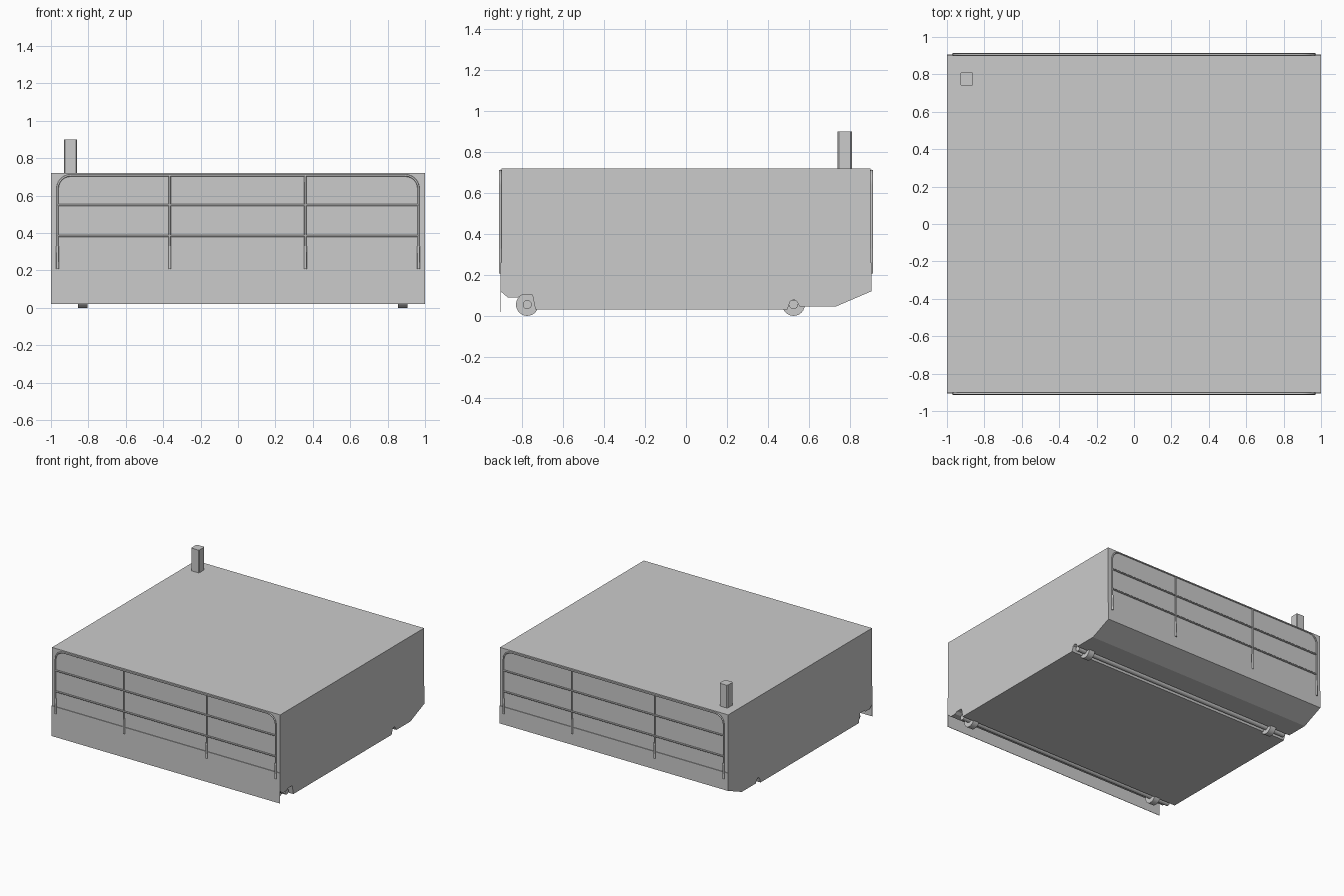
import bpy, bmesh, math
from mathutils import Vector

if "Cube" in bpy.data.objects:
    bpy.data.objects.remove(bpy.data.objects["Cube"])


def box(name, lo, hi, bevel=0):
    bm = bmesh.new()
    bmesh.ops.create_cube(bm, size=1)
    for v in bm.verts:
        v.co = Vector([lo[i] + (v.co[i] + 0.5) * (hi[i] - lo[i]) for i in range(3)])
    if bevel:
        upright = [e for e in bm.edges if abs(e.verts[0].co.z - e.verts[1].co.z) > 1e-4]
        bmesh.ops.bevel(bm, geom=upright, offset=bevel, segments=1, affect='EDGES')
    return finish(name, bm)


def finish(name, bm):
    bmesh.ops.recalc_face_normals(bm, faces=bm.faces)
    me = bpy.data.meshes.new(name)
    bm.to_mesh(me)
    bm.free()
    ob = bpy.data.objects.new(name, me)
    bpy.context.collection.objects.link(ob)
    return ob


def extrude_x(name, profile, half):
    bm = bmesh.new()
    face = bm.faces.new([bm.verts.new((-half, y, z)) for y, z in profile])
    ext = bmesh.ops.extrude_face_region(bm, geom=[face])
    bmesh.ops.translate(bm, vec=(2 * half, 0, 0),
                        verts=[g for g in ext['geom'] if isinstance(g, bmesh.types.BMVert)])
    return finish(name, bm)


def cyl_x(name, x0, x1, y, z, r, sides=24):
    bpy.ops.mesh.primitive_cylinder_add(vertices=sides, radius=r, depth=x1 - x0,
                                        location=((x0 + x1) / 2, y, z),
                                        rotation=(0, math.pi / 2, 0))
    ob = bpy.context.object
    ob.name = name
    bpy.ops.object.shade_smooth_by_angle(angle=math.radians(40))
    return ob


def tube(name, paths, r, side):
    cu = bpy.data.curves.new(name, 'CURVE')
    cu.dimensions = '3D'
    cu.bevel_depth = r
    cu.bevel_resolution = 1
    cu.use_fill_caps = True
    for path in paths:
        sp = cu.splines.new('POLY')
        sp.points.add(len(path) - 1)
        for p, (x, z) in zip(sp.points, path):
            p.co = (-side * x, side * 0.907, z, 1)
    ob = bpy.data.objects.new(name, cu)
    bpy.context.collection.objects.link(ob)


# upper body block and corner chimney
box("body", (-1, -0.9, 0.2), (1, 0.9, 0.72))
box("chimney", (-0.93, 0.74, 0.715), (-0.86, 0.81, 0.9), 0.006)

# lower chassis with axle notches and sloped tail
chassis = [(-0.905, 0.21), (-0.905, 0.12), (-0.87, 0.09), (-0.82, 0.09),
           (-0.8, 0.103), (-0.75, 0.103), (-0.735, 0.03), (0.495, 0.03),
           (0.508, 0.07), (0.525, 0.08), (0.542, 0.07), (0.555, 0.045),
           (0.73, 0.045), (0.905, 0.12), (0.905, 0.21)]
extrude_x("chassis", chassis, 1.0)

# end panels and thin front skirt
for side, label in ((-1, "front"), (1, "back")):
    ys = sorted((side * 0.89, side * 0.905))
    box(label + "_panel", (-1, ys[0], 0.19), (1, ys[1], 0.26))
box("front_skirt", (-1, -0.905, 0.02), (1, -0.902, 0.13))

# axles with wheels
for y, label in ((-0.775, "front"), (0.525, "back")):
    cyl_x(label + "_axle", -0.97, 0.97, y, 0.055, 0.022, 16)
    for x in (-0.83, 0.88):
        cyl_x(label + "_wheel", x - 0.025, x + 0.025, y, 0.055, 0.055)

# railings at both ends
R, X, T = 0.07, 0.965, 0.708
arc = [(X - R + R * math.cos(math.radians(a)), T - R + R * math.sin(math.radians(a)))
       for a in range(0, 91, 15)]
hoop = [(X, 0.21)] + arc + [(-x, z) for x, z in reversed(arc)] + [(-X, 0.21)]
posts = (-0.365, 0.36)
for side, label in ((-1, "front"), (1, "back")):
    bars = [[(-X, z), (X, z)] for z in (0.55, 0.385)]
    uprights = [[(x, 0.21), (x, T)] for x in posts]
    tube(label + "_railing", [hoop] + bars + uprights, 0.006, side)
    sleeves = [[(x, 0.208), (x, 0.33)] for x in (-X, *posts, X)]
    tube(label + "_rail_feet", sleeves, 0.0078, side)
